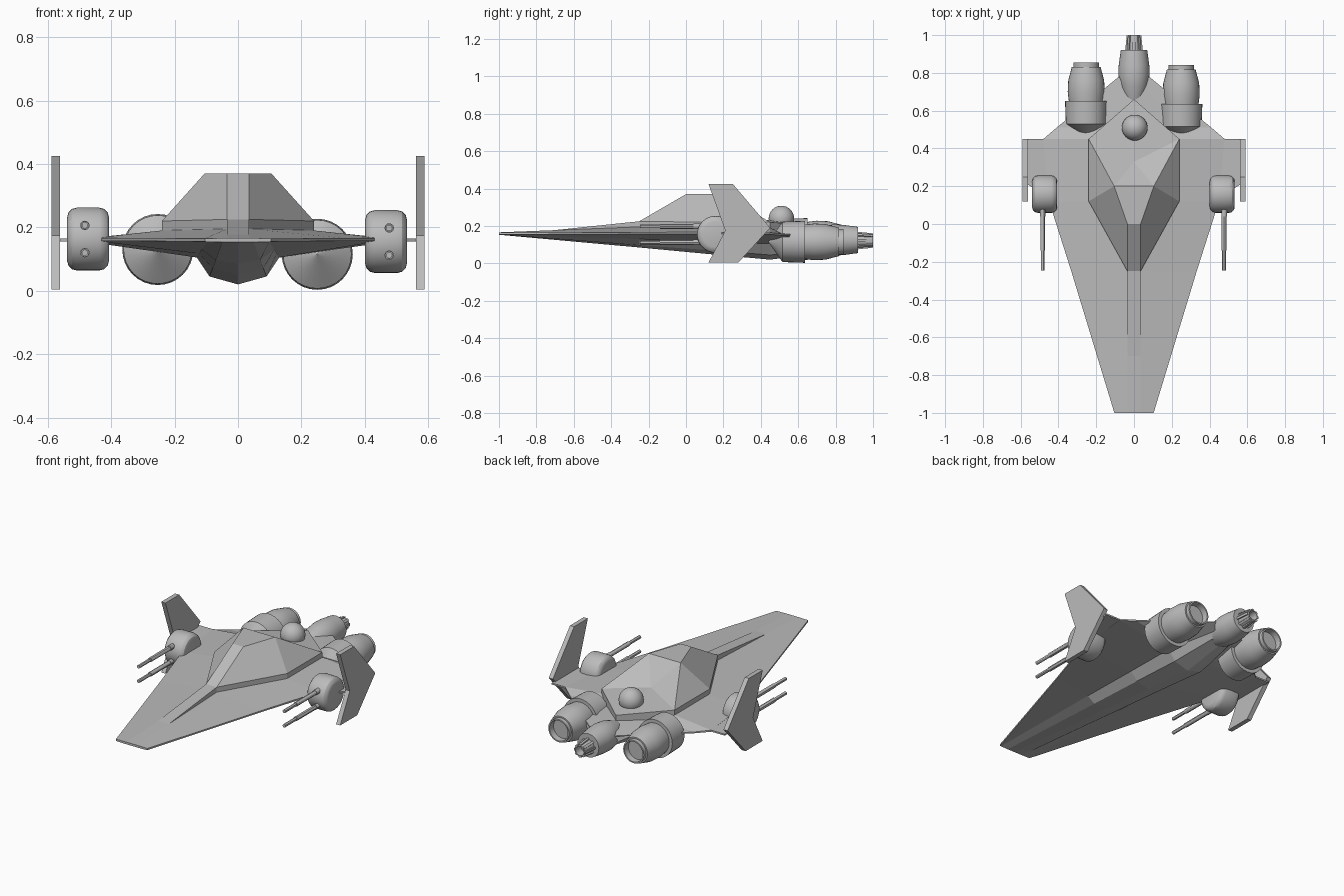
import bpy, bmesh, math
from mathutils import Matrix, Vector

cube = bpy.data.objects.get("Cube")
if cube:
    bpy.data.objects.remove(cube, do_unlink=True)

mat = bpy.data.materials.new("hull grey")
mat.use_nodes = True
GREY = (0.5, 0.5, 0.5, 1)
mat.diffuse_color = GREY
mat.node_tree.nodes["Principled BSDF"].inputs["Base Color"].default_value = GREY


def finish(name, bm, smooth=None):
    bmesh.ops.recalc_face_normals(bm, faces=bm.faces)
    me = bpy.data.meshes.new(name)
    bm.to_mesh(me)
    bm.free()
    me.materials.append(mat)
    ob = bpy.data.objects.new(name, me)
    bpy.context.collection.objects.link(ob)
    if smooth:
        bpy.ops.object.select_all(action='DESELECT')
        ob.select_set(True)
        bpy.context.view_layer.objects.active = ob
        bpy.ops.object.shade_smooth_by_angle(angle=math.radians(smooth))


def prism(name, outline, offset):
    """Extrude a flat outline of 3D points by an offset."""
    bm = bmesh.new()
    base = [bm.verts.new(p) for p in outline]
    top = [bm.verts.new(Vector(p) + offset) for p in outline]
    bm.faces.new(base)
    bm.faces.new(top)
    for i in range(len(base)):
        j = (i + 1) % len(base)
        bm.faces.new((base[i], base[j], top[j], top[i]))
    finish(name, bm)


def lathe(name, profile, centre, segments=32):
    """Spin (radius, y) points around an axis along y."""
    bm = bmesh.new()
    rings = []
    for r, y in profile:
        ring = []
        for i in range(segments):
            a = 2 * math.pi * i / segments
            ring.append(bm.verts.new((centre[0] + r * math.cos(a), centre[1] + y, centre[2] + r * math.sin(a))))
        rings.append(ring)
    for a, b in zip(rings, rings[1:]):
        for i in range(segments):
            j = (i + 1) % segments
            bm.faces.new((a[i], a[j], b[j], b[i]))
    bm.faces.new(rings[0])
    bm.faces.new(rings[-1])
    finish(name, bm, 30)


# Hull: half sections from top centre, round the wing edge, to the keel
stations = [
    (-1.0, [(0, .166), (.035, .166), (.104, .165), (.104, .155), (.098, .154), (.05, .153), (0, .153)]),
    (-.25, [(0, .195), (.035, .195), (.332, .166), (.332, .157), (.115, .13), (.07, .097), (0, .085)]),
    (.12, [(0, .19), (.24, .19), (.45, .167), (.45, .157), (.122, .117), (.08, .071), (0, .05)]),
    (.45, [(0, .19), (.24, .19), (.48, .165), (.48, .155), (.13, .105), (.09, .045), (0, .02)]),
    (.51, [(0, .185), (.2, .163), (.41, .158), (.41, .15), (.12, .103), (.085, .05), (0, .028)]),
    (.78, [(0, .165), (.03, .165), (.08, .15), (.08, .145), (.07, .1), (.05, .08), (0, .07)]),
]
bm = bmesh.new()
loops = []
for y, half in stations:
    ring = half + [(-x, z) for x, z in reversed(half[1:-1])]
    loops.append([bm.verts.new((x, y, z)) for x, z in ring])
for a, b in zip(loops, loops[1:]):
    for i in range(len(a)):
        j = (i + 1) % len(a)
        bm.faces.new((a[i], a[j], b[j], b[i]))
bm.faces.new(loops[0])
bm.faces.new(loops[-1])
finish("hull", bm)

# Raised ridge running down the nose
bm = bmesh.new()
for x in (-.035, .035):
    for y, z in ((-.7, .178), (-.25, .225), (-.25, .17)):
        bm.verts.new((x, y, z))
bmesh.ops.convex_hull(bm, input=bm.verts[:])
finish("nose_ridge", bm)

# Faceted cabin with a low vertical wall under it (lower case keys are the mirrored side)
bm = bmesh.new()
pts = dict(F=(.035, -.25, .225), T=(.035, 0, .37), R=(.105, .2, .37), S=(.24, .12, .22), Q=(.24, .45, .22))
v = {}
for key, (x, y, z) in pts.items():
    v[key] = bm.verts.new((x, y, z))
    v[key.lower()] = bm.verts.new((-x, y, z))
v["M"] = bm.verts.new((0, .33, .245))
v["E"] = bm.verts.new((0, .66, .205))
for f in ("FTtf", "TRrt", "FSRT", "fsrt", "SQR", "sqr", "RQM", "rqM", "RMr", "QEM", "qEM"):
    bm.faces.new([v[k] for k in f])
rim = [v[k] for k in "FSQEqsf"]
low = [bm.verts.new((p.co.x, p.co.y, .14)) for p in rim]
for i in range(len(rim)):
    j = (i + 1) % len(rim)
    bm.faces.new((rim[i], rim[j], low[j], low[i]))
bm.faces.new(low)
finish("cabin", bm)

# Dome turret
bm = bmesh.new()
bmesh.ops.create_uvsphere(bm, u_segments=32, v_segments=16, radius=.068, matrix=Matrix.Translation((.004, .51, .24)))
finish("turret_dome", bm, 40)

# Side engines: cone, collar, barrel and hollow nozzle
ENGINE = [(.002, .455), (.108, .53), (.112, .65), (.092, .65), (.098, .7), (.095, .76),
          (.076, .832), (.068, .832), (.068, .855), (.06, .855), (.058, .82)]
lathe("right_engine", ENGINE, (-.253, 0, .13))
lathe("left_engine", ENGINE, (.25, -.014, .115))

# Centre engine with a ribbed nozzle tapering to the rear
lathe("centre_engine", [(.03, .6), (.05, .66), (.075, .73), (.083, .79), (.081, .84), (.07, .92), (.03, .92)], (0, 0, .125))
lathe("centre_nozzle", [(.04, .9), (.033, 1), (.027, 1), (.025, .95)], (0, 0, .122))
bm = bmesh.new()
for i in range(8):
    turn = Matrix.Rotation(i * math.pi / 4, 4, 'Y')
    lean = Matrix.Rotation(math.radians(6), 4, 'X')
    box = Matrix.Diagonal((.014, .088, .012, 1))
    bmesh.ops.create_cube(bm, size=1, matrix=Matrix.Translation((0, .955, .122)) @ turn
                          @ Matrix.Translation((0, 0, .037)) @ lean.inverted() @ box)
finish("nozzle_ribs", bm)

FIN = [(.12, .425), (.25, .425), (.45, .19), (.28, .004), (.12, .004), (.21, .175)]
TIP = [(.42, .12), (.565, .21), (.57, .45), (.4, .45)]
BARREL = [(.015, .1), (.015, .04), (.013, .04), (.013, -.14), (.01, -.14), (.01, -.247)]
for side, label, pod_x, pod_z in ((-1, "right", -.473, .163), (1, "left", .467, .155)):
    # Thin wing tip plate and swept fin
    prism(label + "_wing_tip", [(side * x, y, .156) for x, y in TIP], Vector((0, 0, .009)))
    prism(label + "_fin", [(side * .562, y, z) for y, z in FIN], Vector((side * .027, 0, 0)))

    # Gun pod: rounded drum lying across the wing
    bm = bmesh.new()
    place = Matrix.Translation((pod_x, .158, pod_z)) @ Matrix.Rotation(math.pi / 2, 4, 'Y')
    bmesh.ops.create_cone(bm, cap_ends=True, segments=32, radius1=.099, radius2=.099, depth=.132, matrix=place)
    edges = [e for e in bm.edges if any(len(f.verts) > 4 for f in e.link_faces)]
    bmesh.ops.bevel(bm, geom=edges, offset=.03, segments=3, profile=.5, affect='EDGES')
    finish(label + "_gun_pod", bm, 30)

    # Twin stepped barrels
    for level, dz in (("upper", .043), ("lower", -.043)):
        lathe(label + "_" + level + "_barrel", BARREL, (pod_x + side * .01, 0, pod_z + dz), 12)
